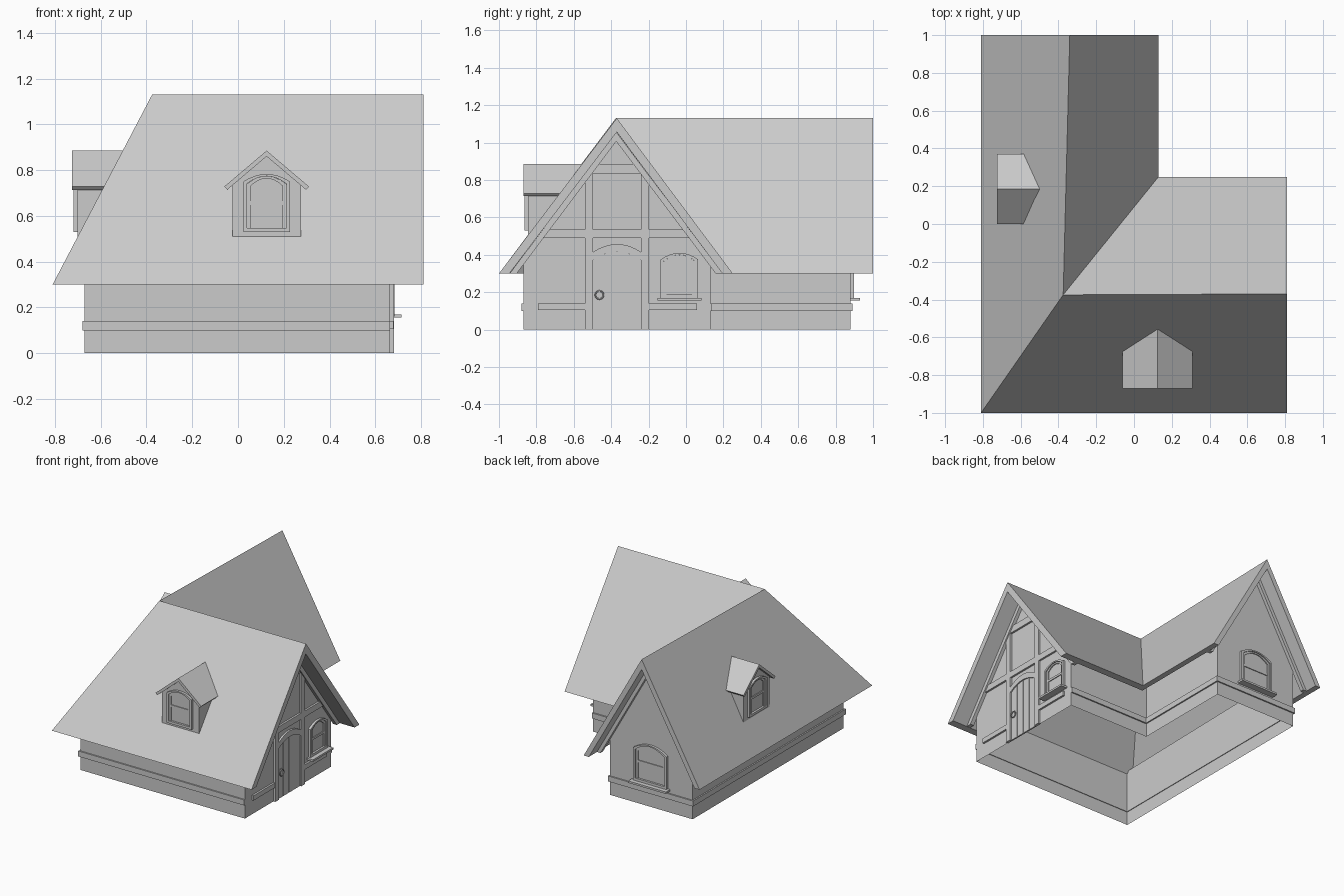
import bpy, bmesh, math
from mathutils import Matrix, Vector

if "Cube" in bpy.data.objects:
    bpy.data.objects.remove(bpy.data.objects["Cube"])


def make(name, verts, faces, origin=(0, 0, 0), angle=0, closed=True):
    m = Matrix.Translation(origin) @ Matrix.Rotation(math.radians(angle), 4, 'Z')
    bm = bmesh.new()
    vs = [bm.verts.new(m @ Vector(v)) for v in verts]
    for f in faces:
        bm.faces.new([vs[i] for i in f])
    if closed:
        bmesh.ops.recalc_face_normals(bm, faces=bm.faces)
    me = bpy.data.meshes.new(name)
    bm.to_mesh(me)
    bm.free()
    ob = bpy.data.objects.new(name, me)
    bpy.context.collection.objects.link(ob)
    return ob


# Profile (across, up) pushed out of a wall; local outward direction is -y
def prism(name, pts, out0, out1, origin, angle):
    n = len(pts)
    verts = [(u, -out0, z) for u, z in pts] + [(u, -out1, z) for u, z in pts]
    faces = [list(range(n)), list(range(n, 2 * n))]
    faces += [(i, (i + 1) % n, n + (i + 1) % n, n + i) for i in range(n)]
    return make(name, verts, faces, origin, angle)


def bar(name, u0, u1, z0, z1, out, origin, angle, back=-0.005):
    return prism(name, [(u0, z0), (u1, z0), (u1, z1), (u0, z1)], back, out, origin, angle)


def arc(hw, spring, rise, n=8):
    us = [hw * (2 * i / n - 1) for i in range(n + 1)]
    return [(u, spring + rise * (1 - (u / hw) ** 2)) for u in us]


def arch_ring(name, hw, z0, spring, rise, w, out, origin, angle):
    outer = [(-hw, z0)] + arc(hw, spring, rise) + [(hw, z0)]
    h = hw - w
    inner = [(-h, z0)] + arc(h, spring - w * 0.6, rise) + [(h, z0)]
    return prism(name, outer + inner[::-1], -0.005, out, origin, angle)


def window(name, hw, z0, spring, rise, origin, angle, sill=True):
    arch_ring(name + "_frame", hw, z0, spring, rise, 0.016, 0.018, origin, angle)
    arch_ring(name + "_sash", hw - 0.016, z0, spring - 0.01, rise, 0.016, 0.01, origin, angle)
    h = hw - 0.02
    prism(name + "_pane", [(-h, z0)] + arc(h, spring - 0.012, rise) + [(h, z0)],
          -0.005, 0.003, origin, angle)
    mid = (z0 + spring + rise) / 2
    bar(name + "_rail", -h, h, mid - 0.008, mid + 0.008, 0.009, origin, angle)
    bar(name + "_bottom_rail", -hw, hw, z0, z0 + 0.018, 0.018, origin, angle)
    if sill:
        bar(name + "_sill", -hw - 0.018, hw + 0.018, z0 - 0.014, z0, 0.05, origin, angle)


# Main L-shaped roof shell
TOP, EAVE, DROP = 1.13, 0.30, 0.074
SA, SB = 0.83 / 0.625, 0.83 / 0.465
ta, tb = DROP / SA, DROP / SB
outer = [(-.81, -1, EAVE), (.81, -1, EAVE), (.81, -.37, TOP), (.81, .25, EAVE), (.13, .25, EAVE),
         (.13, 1, EAVE), (-.34, 1, TOP), (-.81, 1, EAVE), (-.375, -.375, TOP)]
inset = [(tb, ta), (0, ta), None, (0, -ta), (-tb, -ta), (-tb, 0), None, (tb, 0), None]
inner = [(x, y, z - DROP) if d is None else (x + d[0], y + d[1], z)
         for (x, y, z), d in zip(outer, inset)]
slopes = [(0, 1, 2, 8), (3, 4, 8, 2), (7, 0, 8, 6), (4, 5, 6, 8)]
rim = [(i, (i + 1) % 8, 9 + (i + 1) % 8, 9 + i) for i in range(8)]
make("roof", outer + inner, slopes + [tuple(9 + i for i in f) for f in slopes] + rim)

# Walls with two gables
foot = [(-.67, -.87, .42), (.665, -.87, .42), (.665, .13, .42), (0, .13, .42),
        (0, .88, .45), (-.67, .88, .45)]
apex = {1: (.665, -.37, 1.08), 4: (-.34, .88, 1.08)}
verts, faces = [], []
for i, a in enumerate(foot):
    b = foot[(i + 1) % 6]
    poly = [(a[0], a[1], 0), (b[0], b[1], 0), b] + ([apex[i]] if i in apex else []) + [a]
    faces.append(list(range(len(verts), len(verts) + len(poly))))
    verts += poly
make("walls", verts, faces, closed=False)

# Horizontal band around the plain walls
for name, u0, u1, o, ang in [("front", -.68, .665, (0, -.87, 0), 0),
                             ("left", -.88, .87, (-.67, 0, 0), -90),
                             ("back", -.01, .68, (0, .88, 0), 180),
                             ("inner_right", .13, .89, (0, 0, 0), 90),
                             ("inner_back", -.665, 0, (0, .13, 0), 180)]:
    bar(name + "_band", u0, u1, .10, .14, .01, o, ang)

# Rake boards under both gable overhangs
for name, half, slope, o, ang in [("right", .625, SA, (.665, -.373, 0), 90),
                                  ("back", .47, SB, (-.34, .88, 0), 180)]:
    h = half - DROP / slope
    k = h - .05 / slope
    z = TOP - DROP
    prism(name + "_rake_board", [(-h, EAVE), (0, z), (h, EAVE), (k, EAVE), (0, z - .05), (-k, EAVE)],
          -.005, .025, o, ang)

# Timber framing on the door gable (u = y)
G = (.665, 0, 0)
for n, u in enumerate((-.54, -.24)):
    bar(f"gable_post_{n}", u, u + .043, 0, .85, .016, G, 90)
for name, u0, u1, z0, z1 in [("low_left", -.79, -.54, .105, .14), ("low_right", -.197, .06, .105, .14),
                             ("mid_left", -.77, -.54, .49, .535), ("mid", -.497, -.24, .49, .535),
                             ("mid_right", -.197, .03, .49, .535), ("top", -.497, -.24, .835, .885)]:
    bar("gable_beam_" + name, u0, u1, z0, z1, .014, G, 90)

# Arched plank door, lintel and ring handle
D = (.665, -.3685, 0)
HW = .1285
prism("door_lintel", arc(HW, .415, .042) + arc(HW, .372, .042)[::-1], -.005, .014, D, 90)
for i in range(4):
    u0, u1 = -HW + i * HW / 2 + .002, -HW + (i + 1) * HW / 2 - .002
    top = [(u, .372 + .042 * (1 - (u / HW) ** 2)) for u in (u1, (u0 + u1) / 2, u0)]
    prism(f"door_plank_{i}", [(u0, 0), (u1, 0)] + top, -.005, .006, D, 90)
bar("door_handle_plate", -.102, -.088, .165, .215, .011, D, 90)
bpy.ops.mesh.primitive_torus_add(major_radius=.022, minor_radius=.004, major_segments=16, minor_segments=6,
                                 location=(.68, -.463, .185), rotation=(0, math.pi / 2, 0))
bpy.context.object.name = "door_handle_ring"

# Gable windows
window("right_window", .1, .17, .375, .035, (.665, -.035, 0), 90)
window("back_window", .135, .17, .41, .045, (-.335, .88, 0), 180)


# Dormers: every back vertex lands on the main roof slope
def dormer(name, origin, angle, slope):
    def loft(part, pts, y0):
        n = len(pts)
        back = [(u, max(0, (z - .505) / slope) + .004, z) for u, z in pts]
        f = [list(range(n)), list(range(n, 2 * n))]
        f += [(i, (i + 1) % n, n + (i + 1) % n, n + i) for i in range(n)]
        make(name + part, [(u, y0, z) for u, z in pts] + back, f, origin, angle)
    loft("_body", [(-.15, .51), (.15, .51), (.15, .735), (0, .86), (-.15, .735)], 0)
    loft("_roof", [(-.185, .728), (0, .885), (.185, .728), (.172, .714), (0, .86), (-.172, .714)], -.025)
    window(name + "_window", .102, .53, .75, .033, origin, angle, sill=False)


dormer("front_dormer", (.125, -.845, 0), 0, SA)
dormer("left_dormer", (-.70, .185, 0), -90, 1.82)
